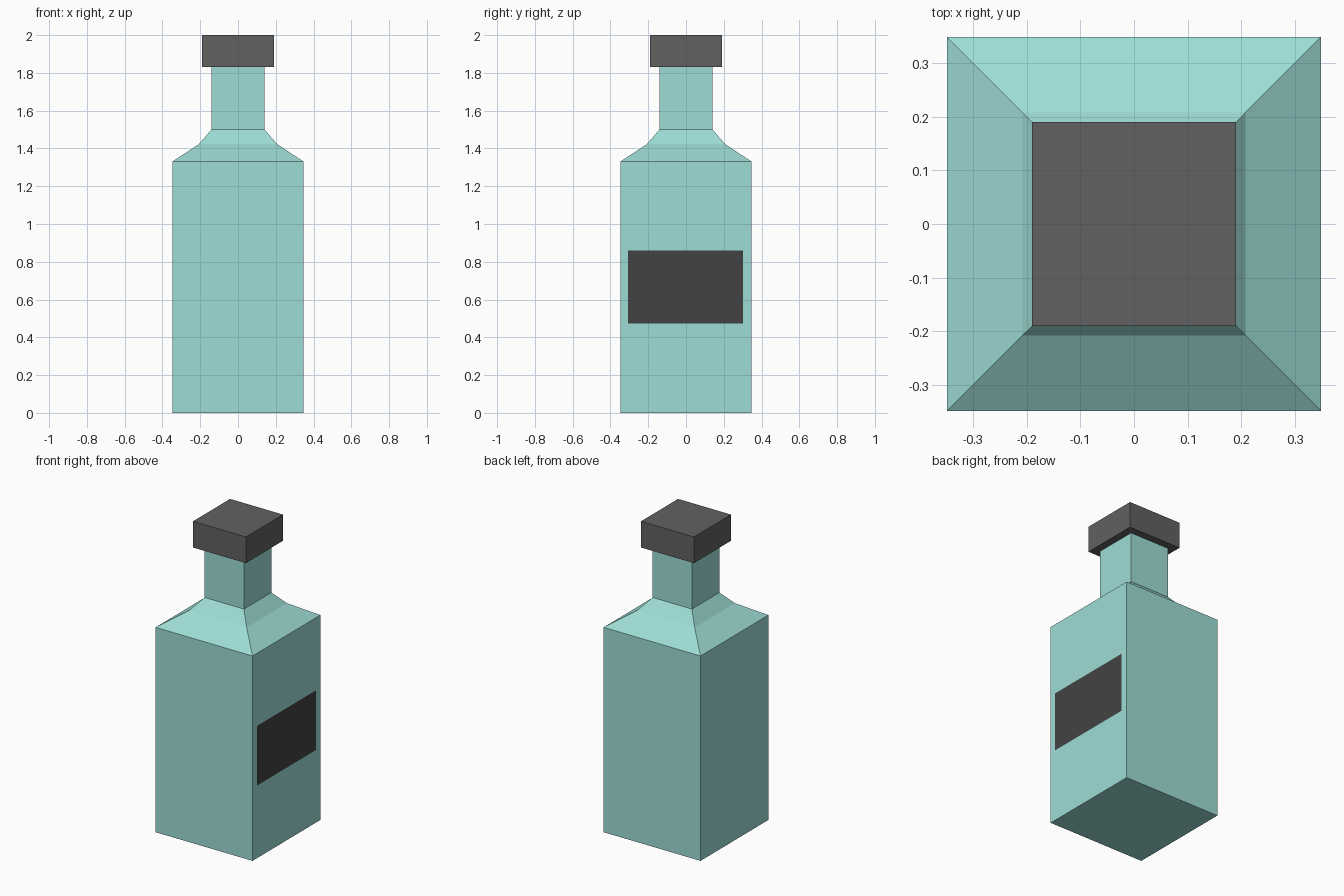
import bpy, bmesh

if "Cube" in bpy.data.objects:
    bpy.data.objects.remove(bpy.data.objects["Cube"])


def material(name, rgb):
    mat = bpy.data.materials.new(name)
    mat.diffuse_color = (*rgb, 1.0)
    mat.use_nodes = True
    mat.node_tree.nodes["Principled BSDF"].inputs["Base Color"].default_value = mat.diffuse_color
    return mat


def add_object(name, bm, mat):
    bmesh.ops.recalc_face_normals(bm, faces=bm.faces)
    mesh = bpy.data.meshes.new(name)
    bm.to_mesh(mesh)
    bm.free()
    mesh.materials.append(mat)
    obj = bpy.data.objects.new(name, mesh)
    bpy.context.collection.objects.link(obj)
    return obj


def square_loft(name, profile, mat):
    """Stack square rings given as (half width, height) and cap both ends."""
    bm = bmesh.new()
    rings = [[bm.verts.new((sx * h, sy * h, z))
              for sx, sy in ((-1, -1), (1, -1), (1, 1), (-1, 1))]
             for h, z in profile]
    for low, high in zip(rings, rings[1:]):
        for i in range(4):
            j = (i + 1) % 4
            bm.faces.new((low[i], low[j], high[j], high[i]))
    bm.faces.new(rings[0][::-1])
    bm.faces.new(rings[-1])
    return add_object(name, bm, mat)


glass = material("teal_glass", (0.34, 0.72, 0.67))
cap_grey = material("cap_grey", (0.12, 0.12, 0.12))
label_dark = material("label_dark", (0.055, 0.055, 0.055))

# Bottle: straight body, two-step shoulder, square neck
square_loft("bottle", [(0.348, 0.0), (0.348, 1.33), (0.207, 1.423),
                       (0.141, 1.5), (0.141, 1.835)], glass)

# Cap block
square_loft("cap", [(0.19, 1.83), (0.19, 2.0)], cap_grey)

# Flat label on the right side
bm = bmesh.new()
bm.faces.new([bm.verts.new((0.35, y, z)) for y, z in
              ((-0.306, 0.473), (0.302, 0.473), (0.302, 0.86), (-0.306, 0.86))])
label = add_object("label", bm, label_dark)
if label.data.polygons[0].normal.x < 0:
    label.data.flip_normals()
